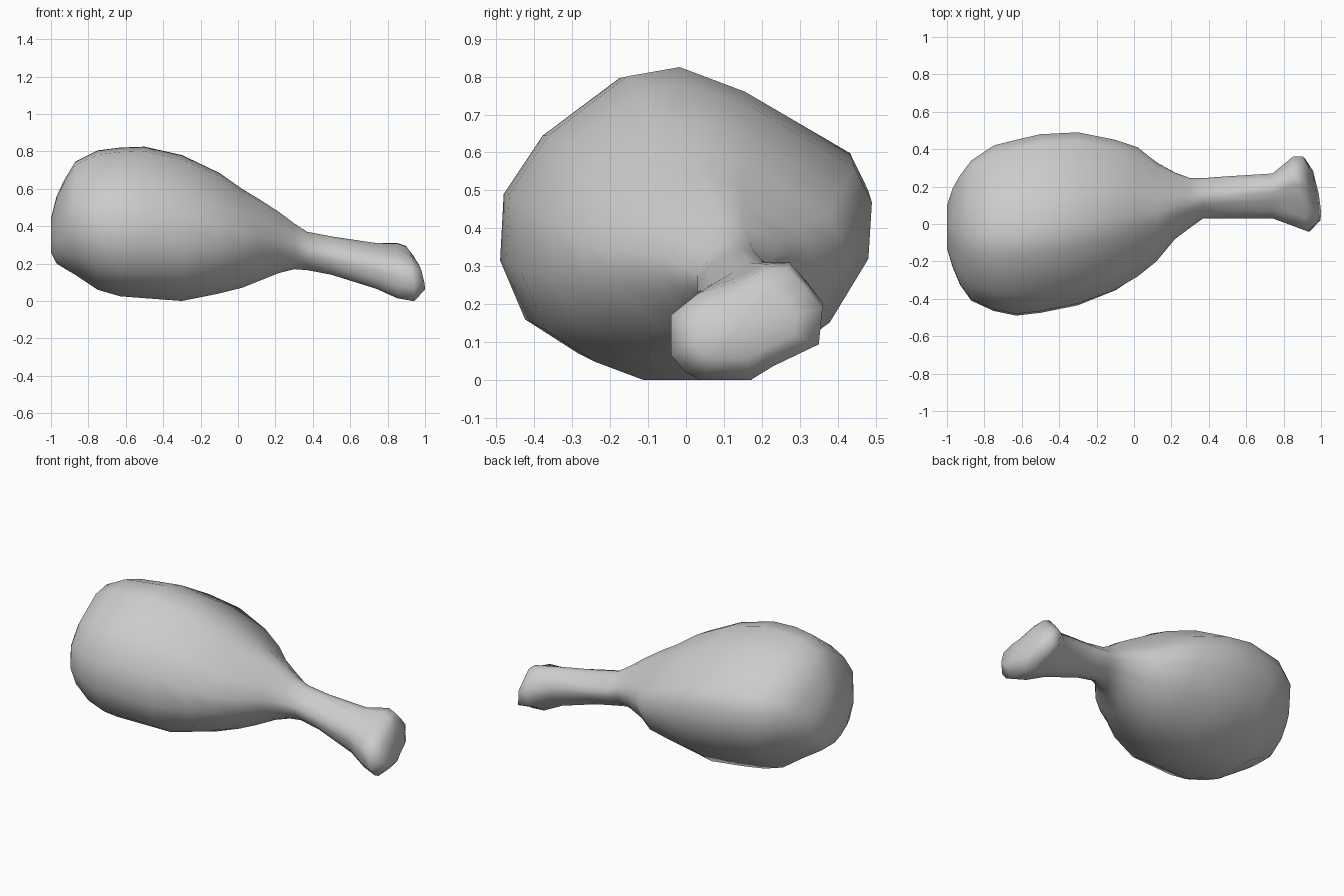
import bpy, bmesh, math
from mathutils import Vector

cube = bpy.data.objects.get("Cube")
if cube:
    bpy.data.objects.remove(cube)

# One flat colour
grey = bpy.data.materials.new("plain_grey")
grey.use_nodes = True
colour = (0.6, 0.6, 0.6, 1)
grey.diffuse_color = colour
grey.node_tree.nodes["Principled BSDF"].inputs["Base Color"].default_value = colour

# Cross-sections (y, z): the plump meat, the slanted knuckle and the leaner neck
MEAT = [(-.04, 1), (-.33, .94), (-.76, .56), (-.98, .17), (-1, -.27), (-.86, -.66), (-.57, -.88),
        (-.3, -1), (.31, -1), (.76, -.61), (.98, -.18), (1, .2), (.9, .44), (.32, .84)]
KNUCKLE = [(.2, .97), (-.18, .74), (-.64, .55), (-1, .16), (-1, -.2), (-1, -.55), (-.8, -.87),
           (-.6, -1), (.05, -1), (.35, -.75), (.95, -.36), (1, .29), (.8, .62), (.54, 1)]
NECK = [[math.copysign(abs(c) ** 1.2, c) for c in Vector(p).normalized()] for p in MEAT]

# Stations: x, y low, y high, z low, z high
STATIONS = [
    (-1, -.13, .1, .26, .44), (-.97, -.23, .19, .2, .56), (-.93, -.325, .26, .175, .645),
    (-.87, -.41, .34, .14, .745), (-.75, -.465, .42, .06, .805), (-.63, -.49, .45, .025, .82),
    (-.5, -.475, .48, .015, .825), (-.3, -.435, .49, 0, .78), (-.1, -.355, .45, .04, .685),
    (.02, -.28, .41, .07, .6), (.12, -.2, .33, .11, .54), (.22, -.08, .275, .15, .475),
    (.3, -.02, .245, .17, .415), (.37, .03, .245, .165, .37), (.5, .03, .255, .14, .345),
    (.74, .03, .27, .065, .31), (.85, -.01, .36, .015, .31), (.92, -.04, .36, 0, .295),
    (.967, .02, .29, .06, .24),
]


def smoothstep(a, b, v):
    t = min(max((v - a) / (b - a), 0), 1)
    return t * t * (3 - 2 * t)


def fit(values, low, high):
    a, b = min(values), max(values)
    return [low + (v - a) / (b - a) * (high - low) for v in values]


def blend(x, axis):
    """Mix meat into neck into knuckle along the length."""
    k, n = smoothstep(.4, .9, x), smoothstep(-.2, .12, x)
    return [(m[axis] * (1 - n) + e[axis] * n) * (1 - k) + b[axis] * k
            for m, e, b in zip(MEAT, NECK, KNUCKLE)]


def ring(x, y0, y1, z0, z1):
    """Fit the blended section to its station and slant the bone end."""
    ys, zs = fit(blend(x, 0), y0, y1), fit(blend(x, 1), z0, z1)
    slant = smoothstep(.88, .967, x)
    return [Vector((x - slant * (.25 * (z - .15) + .13 * (y - .15)), y, z)) for y, z in zip(ys, zs)]


# Drumstick: one continuous skin from the rounded meat to the bone end
bm = bmesh.new()
rings = [[bm.verts.new(p) for p in ring(*s)] for s in STATIONS]
n = len(MEAT)
for a, b in zip(rings, rings[1:]):
    for i in range(n):
        j = (i + 1) % n
        bm.faces.new((a[i], a[j], b[j], b[i]))

# End caps
for loop in (rings[0], rings[-1]):
    tip = bm.verts.new(sum((v.co for v in loop), Vector()) / n)
    for i in range(n):
        bm.faces.new((loop[i], loop[(i + 1) % n], tip))

bmesh.ops.recalc_face_normals(bm, faces=bm.faces)
for f in bm.faces:
    f.smooth = True
mesh = bpy.data.meshes.new("drumstick")
bm.to_mesh(mesh)
bm.free()
mesh.materials.append(grey)
drumstick = bpy.data.objects.new("drumstick", mesh)
bpy.context.collection.objects.link(drumstick)
